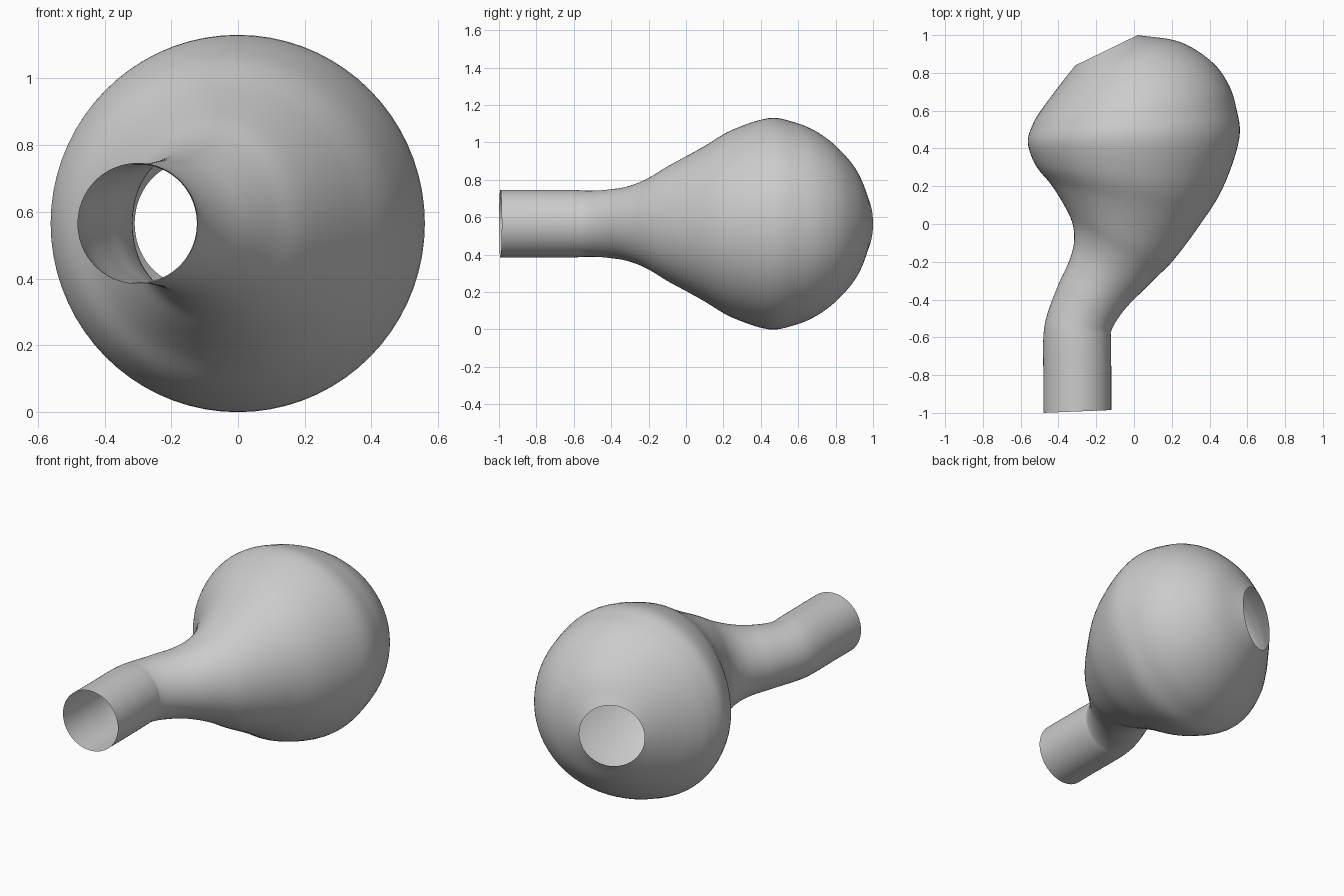
import bpy, bmesh, math
from mathutils import Vector

cube = bpy.data.objects.get("Cube")
if cube:
    bpy.data.objects.remove(cube, do_unlink=True)

AXIS_Z = 0.565
SIDES = 72
STEPS = 6

# Left and right ends (x, y) of each ring's diameter, from neck mouth to base mouth
RINGS = [
    (-.48, -1.0, -.12, -.985), (-.48, -.8, -.12, -.8), (-.48, -.6, -.122, -.61),
    (-.46, -.48, -.12, -.565), (-.40, -.32, -.085, -.5), (-.345, -.2, -.03, -.43),
    (-.318, -.1, .04, -.36), (-.325, 0, .11, -.29), (-.37, .1, .21, -.19),
    (-.44, .21, .345, -.01), (-.52, .31, .47, .19), (-.562, .43, .557, .45),
    (-.535, .53, .54, .62), (-.49, .605, .495, .75), (-.435, .68, .405, .865),
    (-.37, .765, .24, .965), (-.31, .84, .02, 1.0),
]


def spline(points, steps):
    """Smooth curve through all the points."""
    out = []
    ends = [2 * points[0] - points[1]] + points + [2 * points[-1] - points[-2]]
    for a, b, c, d in zip(ends, ends[1:], ends[2:], ends[3:]):
        for i in range(steps):
            t = i / steps
            out.append(b + (c - a) * t / 2 + (2 * a - 5 * b + 4 * c - d) * t**2 / 2
                       + (3 * b - a - 3 * c + d) * t**3 / 2)
    return out + [points[-1]]


# Open tube: one upright circle around each diameter, bridged to the next
left = spline([Vector((r[0], r[1], AXIS_Z)) for r in RINGS], STEPS)
right = spline([Vector((r[2], r[3], AXIS_Z)) for r in RINGS], STEPS)
bm = bmesh.new()
loops = []
for a, b in zip(left, right):
    centre, across = (a + b) / 2, (b - a) / 2
    up = Vector((0, 0, across.length * 1.008))
    angles = [math.tau * k / SIDES for k in range(SIDES)]
    loops.append([bm.verts.new(centre + across * math.cos(t) + up * math.sin(t)) for t in angles])
for low, high in zip(loops, loops[1:]):
    for k in range(SIDES):
        n = (k + 1) % SIDES
        bm.faces.new((low[k], high[k], high[n], low[n]))
bmesh.ops.recalc_face_normals(bm, faces=bm.faces)
# Make the walls face outward
top = max(bm.faces, key=lambda f: f.calc_center_median().z)
if top.normal.z < 0:
    bmesh.ops.reverse_faces(bm, faces=bm.faces)
for f in bm.faces:
    f.smooth = True
mesh = bpy.data.meshes.new("bulb_tube")
bm.to_mesh(mesh)
bm.free()
tube = bpy.data.objects.new("bulb_tube", mesh)
bpy.context.collection.objects.link(tube)

# Plain grey
grey = bpy.data.materials.new("plain_grey")
grey.use_nodes = True
colour = (0.6, 0.6, 0.6, 1)
grey.diffuse_color = colour
grey.node_tree.nodes["Principled BSDF"].inputs["Base Color"].default_value = colour
mesh.materials.append(grey)
